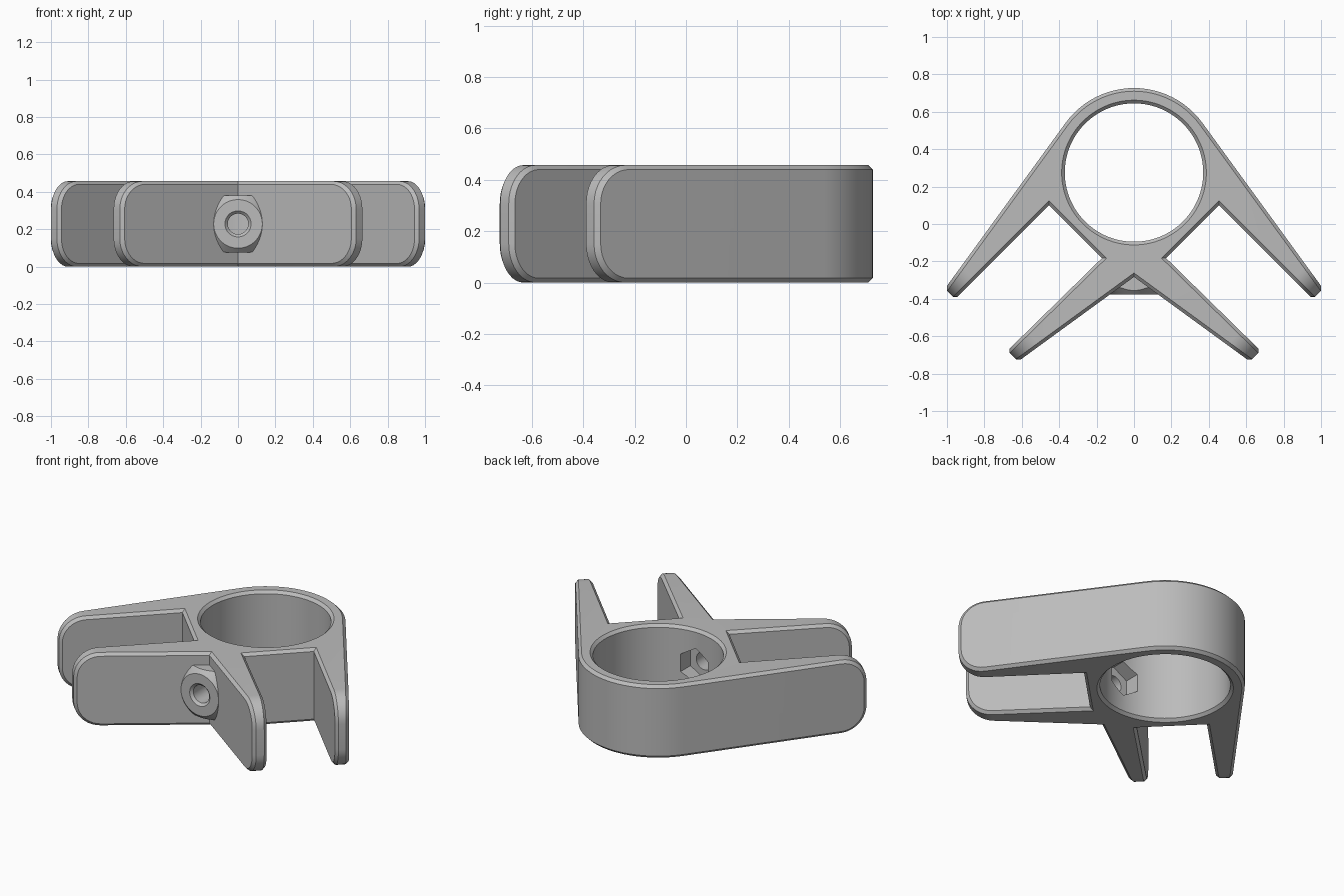
import bpy, bmesh, math
from mathutils import Matrix, Vector

cube = bpy.data.objects.get("Cube")
if cube:
    bpy.data.objects.remove(cube, do_unlink=True)

H = 0.457                       # body height
RING = Vector((0, 0.275, 0))    # centre of the large bore
RING_R, BORE_R, CHAMFER = 0.452, 0.37, 0.017
SCREW = Vector((0, 0, H / 2))   # axis of the screw hole, along y

grey = bpy.data.materials.new("plain grey")
grey.use_nodes = True
color = (0.5, 0.5, 0.5, 1)
grey.diffuse_color = color
grey.node_tree.nodes["Principled BSDF"].inputs["Base Color"].default_value = color


def make(name, bm, helper=False):
    bmesh.ops.recalc_face_normals(bm, faces=bm.faces)
    mesh = bpy.data.meshes.new(name)
    bm.to_mesh(mesh)
    bm.free()
    mesh.materials.append(grey)
    ob = bpy.data.objects.new(name, mesh)
    bpy.context.collection.objects.link(ob)
    if helper:
        ob.hide_render = True
    return ob


def lathe(name, profile, origin, along_y=False, sides=64):
    """Closed solid of revolution from (radius, position) pairs."""
    bm = bmesh.new()
    rings = []
    for r, p in profile:
        angles = [2 * math.pi * (i + 0.5) / sides for i in range(sides)]
        rings.append([bm.verts.new((r * math.sin(a), r * math.cos(a), p)) for a in angles])
    for low, high in zip(rings, rings[1:]):
        for i in range(sides):
            j = (i + 1) % sides
            bm.faces.new((low[i], low[j], high[j], high[i]))
    bm.faces.new(rings[0])
    bm.faces.new(rings[-1])
    if along_y:
        bm.transform(Matrix.Rotation(-math.pi / 2, 4, "X"))
    bm.transform(Matrix.Translation(origin))
    return make(name, bm, helper=True)


def boolean(ob, tool, operation="DIFFERENCE"):
    mod = ob.modifiers.new(tool.name, "BOOLEAN")
    mod.operation, mod.object, mod.solver = operation, tool, "EXACT"


def finish(ob):
    bpy.ops.object.select_all(action="DESELECT")
    bpy.context.view_layer.objects.active = ob
    ob.select_set(True)
    for mod in list(ob.modifiers):
        bpy.ops.object.modifier_apply(modifier=mod.name)
    bpy.ops.object.shade_smooth_by_angle(angle=math.radians(30))


# Body outline: round back, two long side arms, two front arms
steps = 12
start, end = math.radians(90), math.radians(36)
half = []
for i in range(steps + 1):
    a = start + (end - start) * i / steps
    half.append((RING_R * math.cos(a), RING.y + RING_R * math.sin(a)))
half += [(1.011, -0.346), (0.956, -0.401), (0.455, 0.1), (0.172, -0.183),
         (0.677, -0.678), (0.62, -0.735), (0, -0.283)]
outline = half + [(-x, y) for x, y in reversed(half[1:-1])]

bm = bmesh.new()
base = bm.faces.new([bm.verts.new((x, y, 0)) for x, y in outline])
top = bmesh.ops.extrude_face_region(bm, geom=[base])["geom"]
bmesh.ops.translate(bm, vec=(0, 0, H),
                    verts=[v for v in top if isinstance(v, bmesh.types.BMVert)])
bmesh.ops.recalc_face_normals(bm, faces=bm.faces)

# Round the arm ends, then chamfer every sharp outside edge
tips = [e for e in bm.edges if 0.06 < e.calc_length() < 0.12]
bmesh.ops.bevel(bm, geom=tips, offset=0.15, segments=10, profile=0.5,
                affect="EDGES", clamp_overlap=False)
bmesh.ops.recalc_face_normals(bm, faces=bm.faces)
sharp = [e for e in bm.edges if e.calc_face_angle_signed(0) > math.radians(30)]
bmesh.ops.bevel(bm, geom=sharp, offset=CHAMFER, segments=1,
                affect="EDGES", clamp_overlap=False)
body = make("clamp_body", bm)

# Cutters: chamfered bore, screw hole with countersink, hexagonal nut pocket
wide = BORE_R + 2 * CHAMFER
bore = lathe("bore_cutter", [(wide, -CHAMFER), (BORE_R, CHAMFER),
                             (BORE_R, H - CHAMFER), (wide, H + CHAMFER)], RING, sides=96)
screw = lathe("screw_cutter", [(0.09, -0.398), (0.055, -0.363), (0.055, 0)],
              SCREW, along_y=True, sides=32)
nut = lathe("nut_cutter", [(0.11, -0.18), (0.11, 0)], SCREW, along_y=True, sides=6)
nut.data.transform(Matrix.Translation(SCREW) @ Matrix.Rotation(math.pi / 6, 4, "Y")
                   @ Matrix.Translation(-SCREW))

# Screw boss: rounded block trimmed by a cone
bm = bmesh.new()
bmesh.ops.create_cube(bm, size=1)
bm.transform(Matrix.Translation((0, -0.302, H / 2)) @ Matrix.Diagonal((0.26, 0.152, 0.305, 1)))
along = [e for e in bm.edges if abs(e.verts[0].co.y - e.verts[1].co.y) > 0.1]
bmesh.ops.bevel(bm, geom=along, offset=0.07, segments=6, profile=0.5, affect="EDGES")
boss = make("screw_boss", bm)
cone = lathe("boss_cone", [(0.11, -0.398), (0.29, -0.218)], SCREW, along_y=True)

for cutter in (bore, screw, nut):
    boolean(body, cutter)
boolean(boss, cone, "INTERSECT")
boolean(boss, screw)
for ob in (body, boss):
    finish(ob)
for helper in (bore, screw, nut, cone):
    bpy.data.objects.remove(helper, do_unlink=True)
